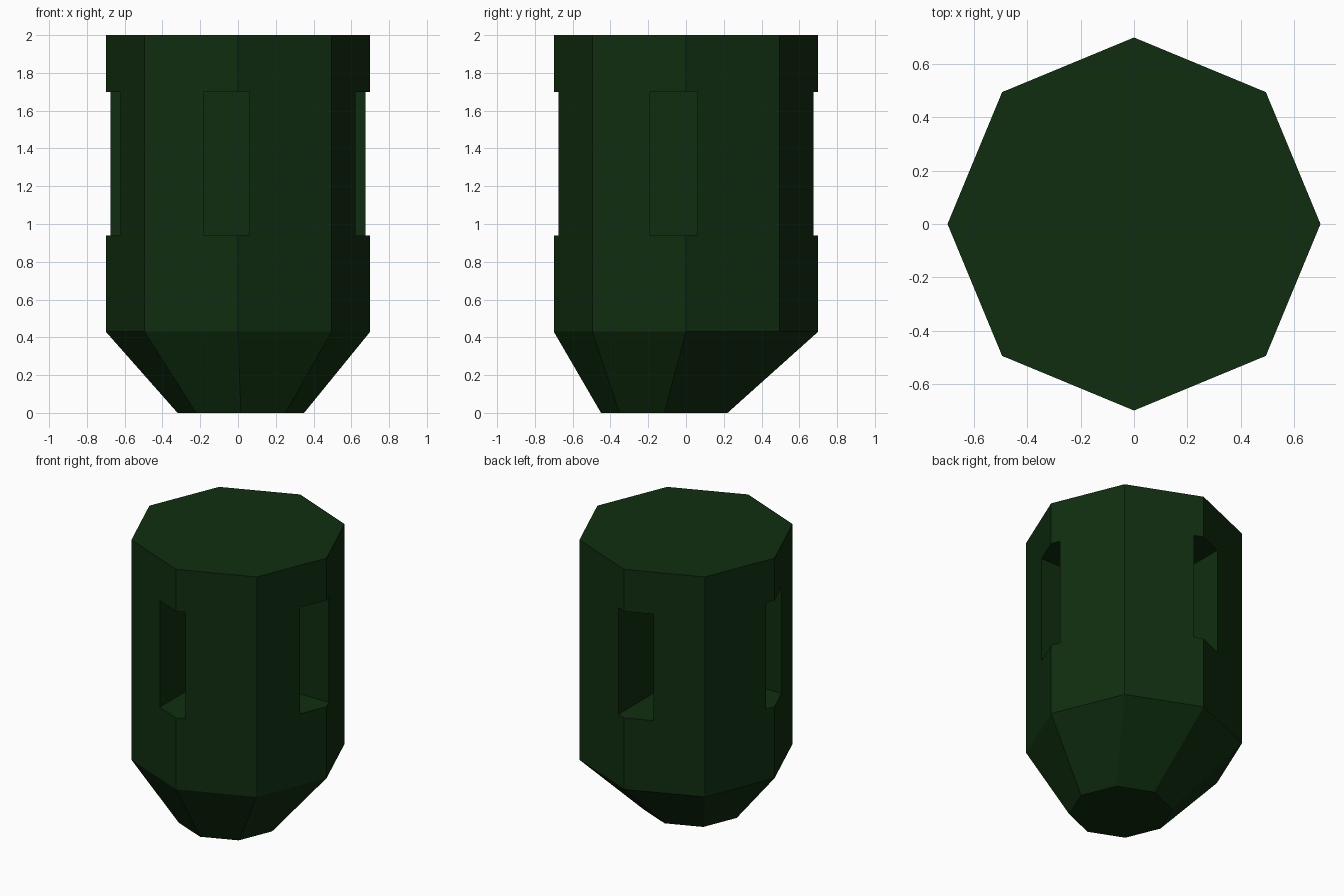
import bpy
import bmesh
from math import cos, sin, pi

cube = bpy.data.objects.get("Cube")
if cube:
    bpy.data.objects.remove(cube, do_unlink=True)

SIDES = 8
SLOT_LOW, SLOT_HIGH = 0.94, 1.70

green = bpy.data.materials.new("dark green")
green.use_nodes = True
colour = (0.005, 0.027, 0.005, 1)
green.diffuse_color = colour
green.node_tree.nodes["Principled BSDF"].inputs["Base Color"].default_value = colour


def add_object(name, bm):
    bmesh.ops.recalc_face_normals(bm, faces=bm.faces)
    mesh = bpy.data.meshes.new(name)
    bm.to_mesh(mesh)
    bm.free()
    mesh.materials.append(green)
    obj = bpy.data.objects.new(name, mesh)
    bpy.context.collection.objects.link(obj)
    return obj


def box_cutter(name, x, y):
    bm = bmesh.new()
    bmesh.ops.create_cube(bm, size=1)
    for v in bm.verts:
        v.co = (x[v.co.x > 0], y[v.co.y > 0],
                SLOT_HIGH if v.co.z > 0 else SLOT_LOW)
    obj = add_object(name, bm)
    obj.hide_render = True
    return obj


# Octagonal body with a lopsided tapered foot: (radius, centre x, centre y, z)
sections = [(0.335, 0.015, -0.115, 0), (0.7, 0, 0, 0.43), (0.7, 0, 0, 2)]
bm = bmesh.new()
rings = []
for r, cx, cy, z in sections:
    angles = [2 * pi * i / SIDES for i in range(SIDES)]
    rings.append([bm.verts.new((cx + r * cos(a), cy + r * sin(a), z)) for a in angles])
for low, high in zip(rings, rings[1:]):
    for i in range(SIDES):
        j = (i + 1) % SIDES
        bm.faces.new((low[i], low[j], high[j], high[i]))
bm.faces.new(rings[0])
bm.faces.new(rings[-1])
body = add_object("body", bm)

# Four deep slots, one cut through each axis corner
across_x, across_y = (-0.18, 0.06), (-0.19, 0.06)
slots = {
    "front_slot": (across_x, (-0.9, -0.21)),
    "back_slot": (across_x, (0.08, 0.9)),
    "right_slot": ((-0.9, -0.20), across_y),
    "left_slot": ((0.08, 0.9), across_y),
}
cutters = [box_cutter(name, *extent) for name, extent in slots.items()]
for cutter in cutters:
    mod = body.modifiers.new(cutter.name, "BOOLEAN")
    mod.operation = "DIFFERENCE"
    mod.solver = "EXACT"
    mod.object = cutter

# Bake the cuts and drop the cutters
bpy.context.view_layer.objects.active = body
for mod in list(body.modifiers):
    bpy.ops.object.modifier_apply(modifier=mod.name)
for cutter in cutters:
    bpy.data.objects.remove(cutter, do_unlink=True)
